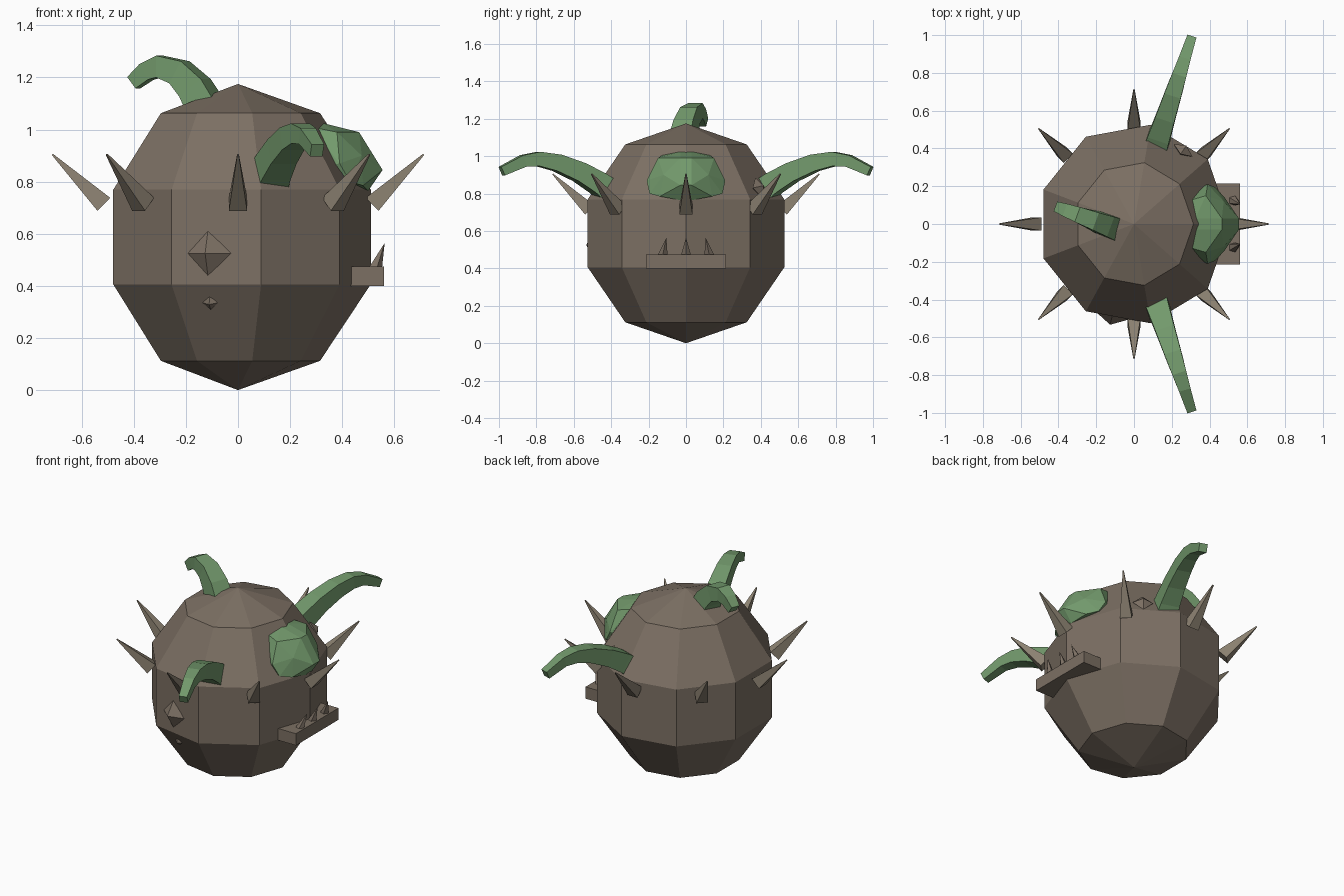
import bpy, bmesh, math
from mathutils import Vector

if "Cube" in bpy.data.objects:
    bpy.data.objects.remove(bpy.data.objects["Cube"])


def material(name, rgb):
    m = bpy.data.materials.new(name)
    m.diffuse_color = (*rgb, 1)
    m.use_nodes = True
    m.node_tree.nodes["Principled BSDF"].inputs["Base Color"].default_value = m.diffuse_color
    return m


BROWN = material("brown_hide", (0.20, 0.16, 0.125))
TAN = material("tan_spike", (0.26, 0.22, 0.165))
GREEN = material("green_horn", (0.17, 0.32, 0.15))


def add(name, bm, mat):
    bmesh.ops.recalc_face_normals(bm, faces=bm.faces)
    me = bpy.data.meshes.new(name)
    bm.to_mesh(me)
    bm.free()
    ob = bpy.data.objects.new(name, me)
    bpy.context.collection.objects.link(ob)
    me.materials.append(mat)
    return ob


def hull(name, pts, mat):
    bm = bmesh.new()
    for p in pts:
        bm.verts.new(p)
    r = bmesh.ops.convex_hull(bm, input=bm.verts)
    loose = [v for v in bm.verts if not v.link_faces]
    bmesh.ops.delete(bm, geom=loose, context='VERTS')
    bmesh.ops.dissolve_limit(bm, angle_limit=0.02, verts=bm.verts, edges=bm.edges)
    return add(name, bm, mat)


def sweep(name, path, widths, mat):
    """Square-section tube along a path lying in a vertical plane."""
    path = [Vector(p) for p in path]
    flat = path[-1] - path[0]
    flat.z = 0
    side = flat.cross(Vector((0, 0, 1))).normalized()
    bm = bmesh.new()
    rings = []
    for i, p in enumerate(path):
        t = (path[min(i + 1, len(path) - 1)] - path[max(i - 1, 0)]).normalized()
        up = side.cross(t).normalized()
        w = widths[0] + (widths[1] - widths[0]) * i / (len(path) - 1)
        h = w / 2
        rings.append([bm.verts.new(p + side * a * h + up * b * h)
                      for a, b in ((-1, -1), (1, -1), (1, 1), (-1, 1))])
    for a, b in zip(rings, rings[1:]):
        for k in range(4):
            bm.faces.new((a[k], a[(k + 1) % 4], b[(k + 1) % 4], b[k]))
    bm.faces.new(rings[0])
    bm.faces.new(rings[-1])
    return add(name, bm, mat)


# body: nine-sided low-poly ball
N, RX, RY, RZ = 9, 0.536, 0.561, 0.5875
bm = bmesh.new()
rings = []
for j in range(1, 5):
    a = math.pi * j / 5
    rings.append([bm.verts.new((RX * math.sin(a) * math.cos(2 * math.pi * i / N),
                                RY * math.sin(a) * math.sin(2 * math.pi * i / N),
                                RZ - RZ * math.cos(a))) for i in range(N)])
bottom, top = bm.verts.new((0, 0, 0)), bm.verts.new((0, 0, 2 * RZ))
for i in range(N):
    k = (i + 1) % N
    bm.faces.new((bottom, rings[0][i], rings[0][k]))
    bm.faces.new((top, rings[3][i], rings[3][k]))
    for a, b in zip(rings, rings[1:]):
        bm.faces.new((a[i], a[k], b[k], b[i]))
add("body", bm, BROWN)

# ring of eight spikes leaning outward
for i in range(8):
    a = i * math.pi / 4
    out = Vector((math.cos(a), math.sin(a), 0))
    z = Vector((0, 0, 1))
    sweep(f"spike_{i}", [out * 0.515 + z * 0.713, out * 0.713 + z * 0.905],
          (0.07, 0.006), TAN)

# side horns
profile = [(0.40, 0.80), (0.47, 0.855), (0.57, 0.915), (0.69, 0.965),
           (0.79, 0.985), (0.87, 0.975), (0.985, 0.92)]
for s, label in ((-1, "front"), (1, "back")):
    sweep(f"{label}_horn", [(0.12 + (y - 0.42) * 0.325, s * y, z) for y, z in profile],
          (0.13, 0.05), GREEN)

# crown horn
crown = [(-0.11, 1.06), (-0.165, 1.16), (-0.225, 1.22), (-0.30, 1.242),
         (-0.35, 1.222), (-0.40, 1.18)]
sweep("crown_horn", [(x, -0.02 - (x + 0.11) * 0.37, z) for x, z in crown],
      (0.125, 0.055), GREEN)

# faceted eye
half = [(0.28, 0.12, 1.01), (0.38, 0.15, 0.99), (0.39, 0.21, 0.87),
        (0.43, 0.195, 0.80), (0.30, 0.17, 0.85), (0.48, 0.14, 0.785),
        (0.475, 0.12, 0.90), (0.465, 0.03, 0.99), (0.555, 0.03, 0.845),
        (0.50, 0.03, 0.765), (0.325, 0.03, 1.025)]
hull("eye", [(x, s * y, z) for x, y, z in half for s in (-1, 1)], GREEN)

# jaw with three teeth
hull("jaw", [(x, y, z) for x in (0.43, 0.56) for y in (-0.215, 0.215)
             for z in (0.4, 0.475)], BROWN)
for i, y in enumerate((-1, 0, 1)):
    c = Vector((0.525, y * 0.125, 0.47))
    base = [c + Vector((0.028 * math.cos(k * math.pi / 2.5),
                        0.028 * math.sin(k * math.pi / 2.5), 0)) for k in range(5)]
    hull(f"tooth_{i}", base + [Vector((0.563, y * 0.105, 0.565))], BROWN)


# warts: small half-buried octahedra
def wart(name, c, r, lean=0.0):
    c = Vector(c)
    out = Vector((c.x, c.y, lean)).normalized()
    side = out.cross(Vector((0, 0, 1))).normalized()
    up = side.cross(out)
    hull(name, [c + d * r * s for d in (side, up, out * 0.55) for s in (-1, 1)], BROWN)


wart("front_wart", (-0.115, -0.485, 0.525), 0.09)
wart("lower_wart", (-0.107, -0.445, 0.335), 0.03, -0.2)
wart("back_wart", (0.26, 0.39, 0.83), 0.06, 0.2)
